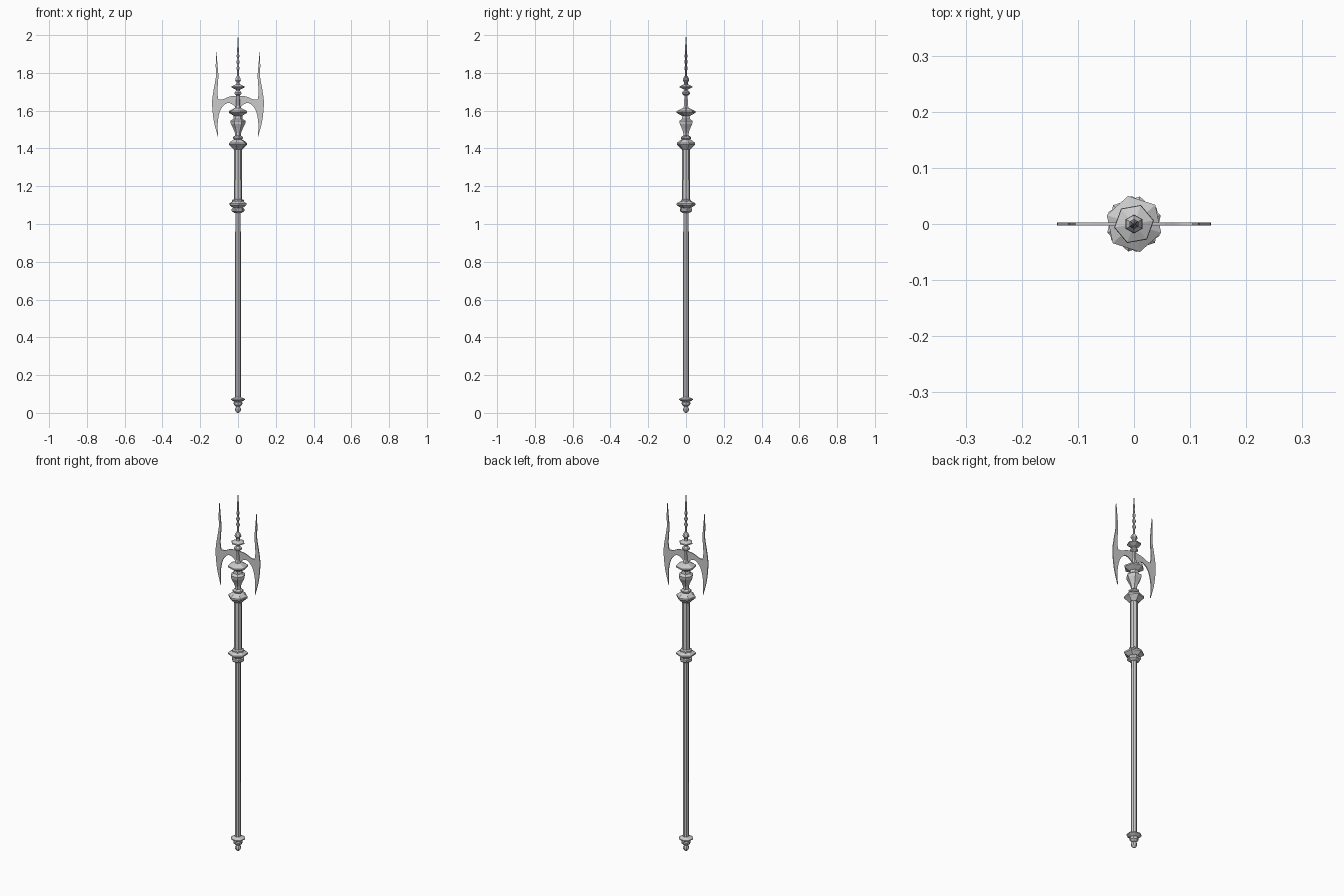
import bpy, bmesh
from math import cos, sin, pi, radians
from mathutils import Vector

if "Cube" in bpy.data.objects:
    bpy.data.objects.remove(bpy.data.objects["Cube"])


def lathe(name, profile, sides=6, turn=0):
    """Flat-faced turned part from (radius, z) pairs, capped at both ends."""
    bm = bmesh.new()
    rings = []
    for r, z in profile:
        rings.append([bm.verts.new((r * cos(radians(turn) + 2 * pi * i / sides),
                                    r * sin(radians(turn) + 2 * pi * i / sides), z))
                      for i in range(sides)])
    for a, b in zip(rings, rings[1:]):
        for i in range(sides):
            j = (i + 1) % sides
            bm.faces.new((a[i], a[j], b[j], b[i]))
    bm.faces.new(rings[0][::-1])
    bm.faces.new(rings[-1])
    return finish(name, bm)


def finish(name, bm):
    bmesh.ops.recalc_face_normals(bm, faces=bm.faces)
    me = bpy.data.meshes.new(name)
    bm.to_mesh(me)
    bm.free()
    ob = bpy.data.objects.new(name, me)
    bpy.context.collection.objects.link(ob)
    return ob


def smooth_run(pts, steps=4):
    """Catmull-Rom curve through the points, last point left out."""
    p = [Vector(q) for q in pts]
    p = [2 * p[0] - p[1]] + p + [2 * p[-1] - p[-2]]
    out = []
    for i in range(1, len(p) - 2):
        a, b, c, d = p[i - 1:i + 3]
        for s in range(steps):
            t = s / steps
            out.append(0.5 * (2 * b + (c - a) * t + (2 * a - 5 * b + 4 * c - d) * t * t
                              + (3 * b - a - 3 * c + d) * t ** 3))
    return out


# Butt end: ball, stem and flared collar
lathe("pommel_ball", [(.004, 0), (.013, .008), (.016, .018), (.013, .028), (.008, .035)], 8)
lathe("pommel_cup", [(.010, .033), (.022, .043), (.024, .055), (.016, .062)], 8)
lathe("pommel_disc", [(.018, .058), (.037, .069), (.037, .074), (.017, .083)], 8, 15)

# Shaft
lathe("lower_shaft", [(.015, .07), (.0145, 1.08)], 8)
lathe("upper_shaft", [(.021, 1.11), (.020, 1.41)], 8)

# Middle collar
lathe("middle_collar_base", [(.018, 1.058), (.034, 1.068), (.034, 1.08), (.026, 1.088)], 6, 10)
lathe("middle_collar_disc", [(.028, 1.085), (.050, 1.101), (.050, 1.109), (.030, 1.121)], 6, 35)
lathe("middle_collar_top", [(.032, 1.115), (.031, 1.127), (.020, 1.132)], 6)

# Upper collar
lathe("upper_collar", [(.024, 1.395), (.034, 1.405), (.050, 1.420), (.050, 1.429),
                       (.034, 1.441), (.022, 1.447)], 6, 18)
lathe("collar_ring", [(.018, 1.444), (.028, 1.453), (.028, 1.460), (.016, 1.468)], 6, 40)

# Head: flared cup, neck and wide disc
lathe("head_cup", [(.016, 1.46), (.017, 1.485), (.025, 1.505), (.038, 1.530),
                   (.040, 1.546), (.025, 1.556), (.022, 1.576)], 6)
lathe("head_disc", [(.022, 1.572), (.034, 1.579), (.051, 1.589), (.051, 1.597),
                    (.032, 1.607), (.016, 1.614)], 6, 42)
lathe("head_neck", [(.017, 1.61), (.012, 1.63), (.010, 1.68), (.010, 1.72)], 6)

# Finial rings above the blade
lathe("finial_ring", [(.010, 1.680), (.021, 1.688), (.021, 1.696), (.012, 1.706)], 6, 30)
lathe("finial_disc", [(.012, 1.712), (.036, 1.723), (.035, 1.729), (.014, 1.738)], 6, 10)
lathe("finial_bulb", [(.012, 1.735), (.010, 1.75), (.017, 1.760), (.016, 1.770), (.006, 1.785)], 6, 30)

# Beaded spike
spike = [(.006, 1.78)]
for z, r in ((1.825, .009), (1.858, .009), (1.890, .008), (1.922, .006)):
    spike += [(.0045, z - .014), (r, z - .004), (r, z + .004), (.0045, z + .014)]
lathe("beaded_spike", spike + [(.004, 1.95), (.0006, 2.0)], 6, 30)

# Crescent double blade: right half outline runs, then mirrored
upper = smooth_run([(0, 1.680), (.045, 1.675), (.080, 1.660), (.104, 1.658)])
inner = smooth_run([(.104, 1.658), (.109, 1.70), (.104, 1.78), (.108, 1.84), (.115, 1.915)])
outer = smooth_run([(.115, 1.915), (.118, 1.84), (.117, 1.78), (.129, 1.71), (.137, 1.64),
                    (.128, 1.545), (.106, 1.46)])
lower = smooth_run([(.106, 1.46), (.107, 1.54), (.092, 1.605), (.060, 1.639), (.030, 1.633),
                    (0, 1.605)])
right = upper + inner + outer + lower + [Vector((0, 1.605))]
outline = right + [Vector((-p.x, p.y)) for p in right[-2:0:-1]]
bm = bmesh.new()
face = bm.faces.new([bm.verts.new((p.x, -.0025, p.y)) for p in outline])
ext = bmesh.ops.extrude_face_region(bm, geom=[face])
bmesh.ops.translate(bm, vec=(0, .005, 0),
                    verts=[v for v in ext["geom"] if isinstance(v, bmesh.types.BMVert)])
bmesh.ops.triangulate(bm, faces=[f for f in bm.faces if len(f.verts) > 4])
finish("crescent_blade", bm)
